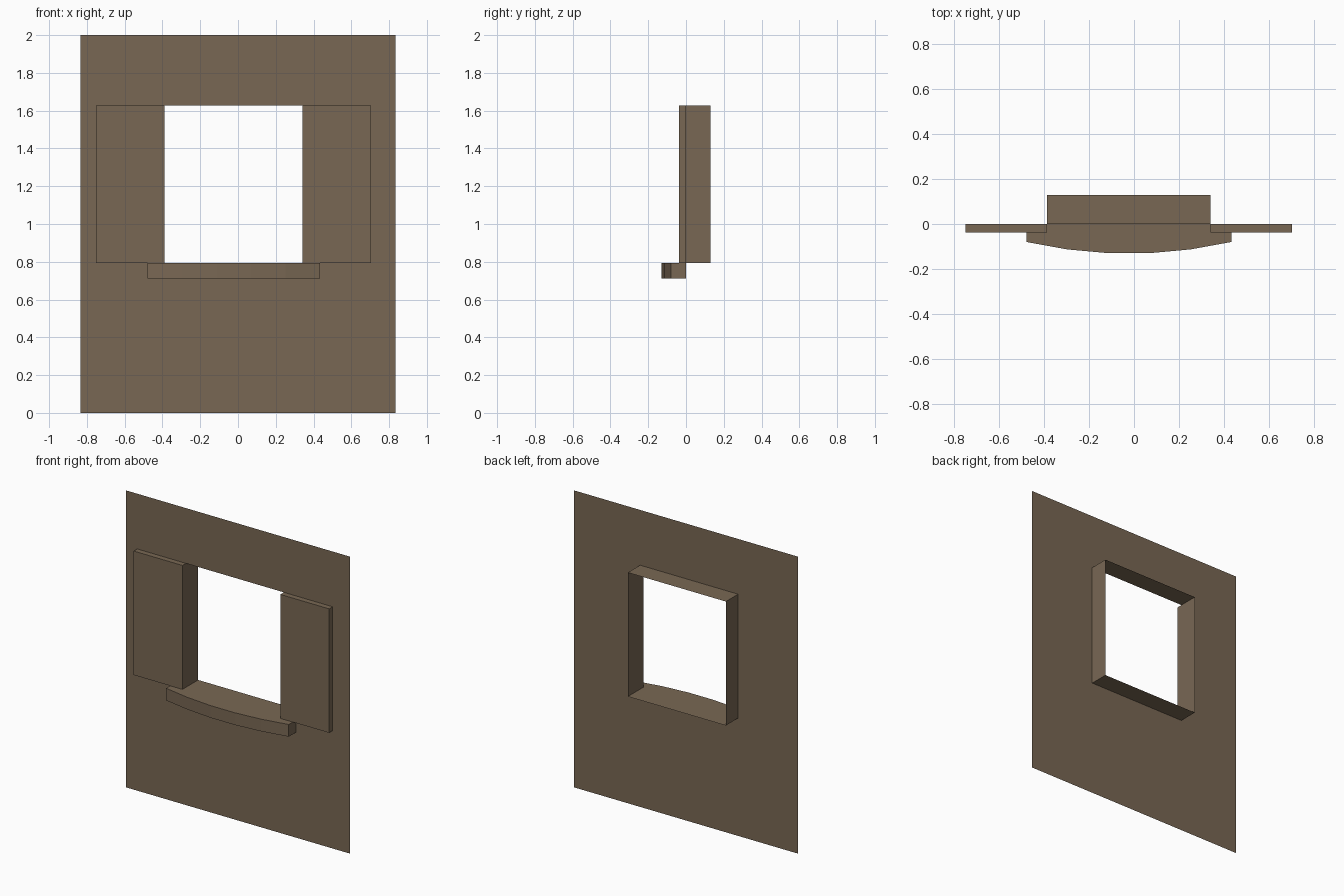
import bpy, bmesh

if "Cube" in bpy.data.objects:
    bpy.data.objects.remove(bpy.data.objects["Cube"])

paint = bpy.data.materials.new("brown_plaster")
paint.diffuse_color = (0.19, 0.137, 0.088, 1)
paint.use_nodes = True
paint.node_tree.nodes["Principled BSDF"].inputs["Base Color"].default_value = paint.diffuse_color

CX = -0.023                                # window centre line
X0, X1, Z0, Z1 = CX - 0.365, CX + 0.365, 0.793, 1.628
WALL_X, WALL_Z, DEPTH = 0.834, 2.0, 0.13


def finish(name, bm):
    mesh = bpy.data.meshes.new(name)
    bm.to_mesh(mesh)
    bm.free()
    mesh.materials.append(paint)
    obj = bpy.data.objects.new(name, mesh)
    bpy.context.collection.objects.link(obj)
    return obj


def relief(name, outline, z0, z1):
    """Raise a plan outline from z0 to z1; the side against the wall stays open."""
    bm = bmesh.new()
    low = [bm.verts.new((x, y, z0)) for x, y in outline]
    high = [bm.verts.new((x, y, z1)) for x, y in outline]
    bm.faces.new(low)
    bm.faces.new(high[::-1])
    for i in range(len(outline) - 1):
        bm.faces.new((low[i], high[i], high[i + 1], low[i + 1]))
    bmesh.ops.recalc_face_normals(bm, faces=bm.faces)
    # the first strip of the front must look towards -y
    bm.normal_update()
    if bm.faces[:][1].normal.z < 0:
        bmesh.ops.reverse_faces(bm, faces=bm.faces)
    return finish(name, bm)


# Wall sheet: outer rectangle joined to the window opening
bm = bmesh.new()
outer = [(-WALL_X, 0), (WALL_X, 0), (WALL_X, WALL_Z), (-WALL_X, WALL_Z)]
hole = [(X0, Z0), (X1, Z0), (X1, Z1), (X0, Z1)]
o = [bm.verts.new((x, 0, z)) for x, z in outer]
h = [bm.verts.new((x, 0, z)) for x, z in hole]
for i in range(4):
    j = (i + 1) % 4
    bm.faces.new((o[i], o[j], h[j], h[i]))
finish("wall", bm)

# Window reveal: open tunnel running back from the opening
bm = bmesh.new()
front = [bm.verts.new((x, 0, z)) for x, z in hole]
back = [bm.verts.new((x, DEPTH, z)) for x, z in hole]
for i in range(4):
    j = (i + 1) % 4
    bm.faces.new((front[i], front[j], back[j], back[i]))
finish("window_reveal", bm)

# Pair of shutters folded flat against the wall
for side, s in (("left", -1), ("right", 1)):
    inner, outer_x = CX + s * 0.365, CX + s * 0.728
    relief(f"shutter_{side}",
           [(inner, 0), (inner, -0.037), (outer_x, -0.037), (outer_x, 0)], Z0, Z1)

# Bowed sill: five flat facets across the front
half, bow = 0.457, 0.052
steps = [-1 + 2 * i / 5 for i in range(6)]
curve = [(CX + half * u, -0.08 - bow * (1 - u * u)) for u in steps]
relief("sill", [(CX - half, 0)] + curve + [(CX + half, 0)], 0.711, Z0)
